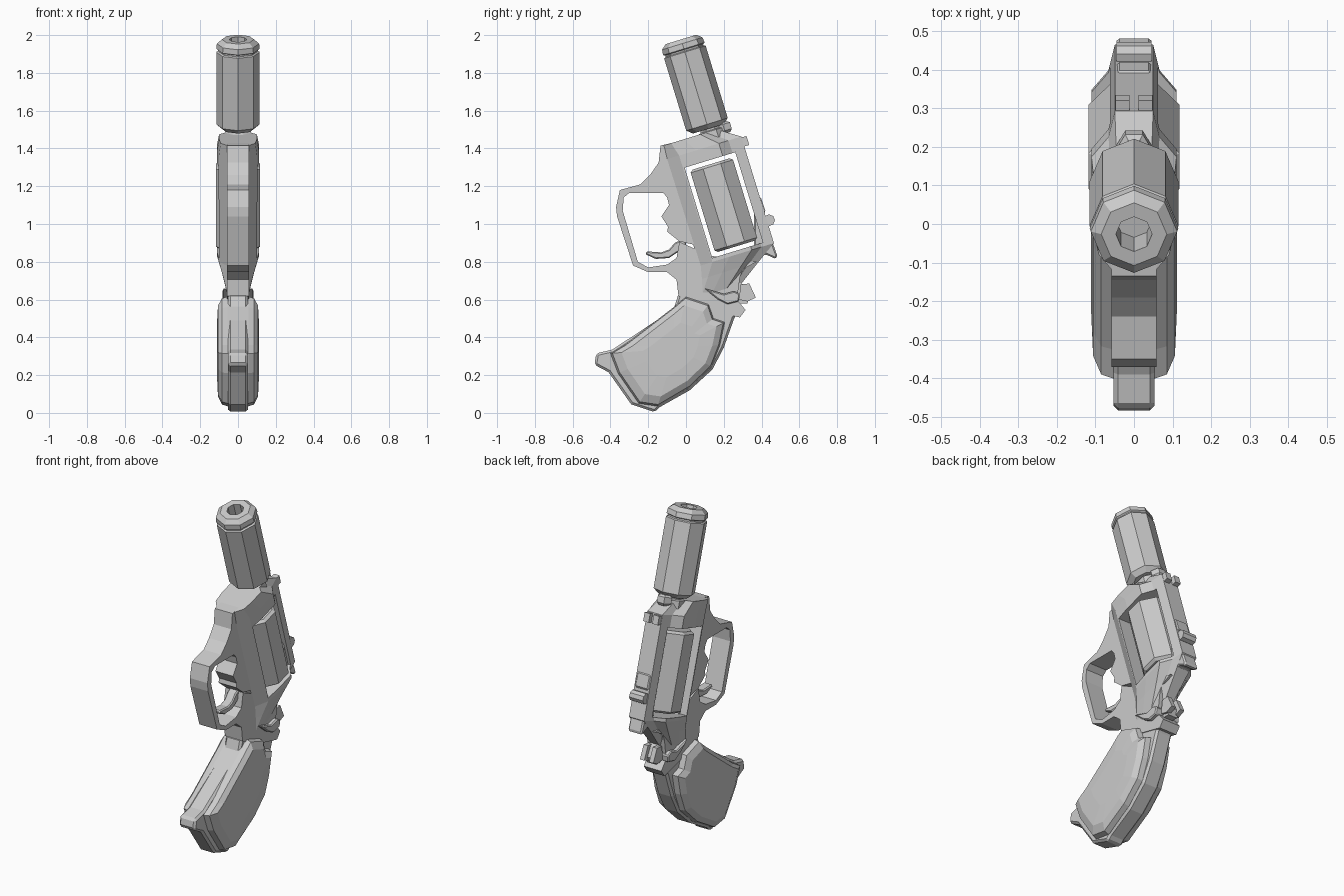
import bpy, bmesh, math
from mathutils import Vector

if "Cube" in bpy.data.objects:
    bpy.data.objects.remove(bpy.data.objects["Cube"])

TILT = math.radians(17)
S, C = math.sin(TILT), math.cos(TILT)


def local(x, u, v):
    """Barrel space (u = towards the sights, v = towards the muzzle) to world."""
    return Vector((x, 0.20 + C * u - S * v, 1.10 + S * u + C * v))


def loft(name, rings):
    bm = bmesh.new()
    loops = [[bm.verts.new(p) for p in r] for r in rings]
    n = len(loops[0])
    for a, b in zip(loops, loops[1:]):
        for i in range(n):
            j = (i + 1) % n
            bm.faces.new((a[i], a[j], b[j], b[i]))
    bm.faces.new(loops[0])
    bm.faces.new(loops[-1])
    bmesh.ops.recalc_face_normals(bm, faces=bm.faces)
    me = bpy.data.meshes.new(name)
    bm.to_mesh(me)
    bm.free()
    ob = bpy.data.objects.new(name, me)
    bpy.context.collection.objects.link(ob)
    return ob


def slab(name, pts, layers, bevel=0.0, x0=0.0):
    """Side profile in (y, z); layers = (half width, scale), mirrored in x."""
    cy = sum(p[0] for p in pts) / len(pts)
    cz = sum(p[1] for p in pts) / len(pts)
    both = [(-h, s) for h, s in reversed(layers)] + list(layers)
    ob = loft(name, [[(x0 + h, cy + (y - cy) * s, cz + (z - cz) * s)
                      for y, z in pts] for h, s in both])
    if bevel:
        m = ob.modifiers.new("bevel", 'BEVEL')
        m.width, m.segments, m.angle_limit = bevel, 1, math.radians(40)
    return ob


def turned(name, profile, u0, sides=8, phase=0.0):
    """Faceted turned part along the barrel; profile = (v, radius)."""
    ang = [2 * math.pi * (k + phase) / sides for k in range(sides)]
    return loft(name, [[local(r * math.cos(a), u0 + r * math.sin(a), v) for a in ang]
                       for v, r in profile])


def box(name, x, u, v):
    return loft(name, [[local(x[0], u[0], w), local(x[1], u[0], w),
                        local(x[1], u[1], w), local(x[0], u[1], w)] for w in v])


def section(v, u0, u1, hw):
    half = [(.5, 0), (.92, .17), (1, .4), (1, .7), (.6, .83), (.45, 1)]
    ring = half + [(-x, t) for x, t in reversed(half)]
    return [local(x * hw, u0 + t * (u1 - u0), v) for x, t in ring]


# Main frame block with a through window for the cylinder
block = loft("frame_block", [
    section(.395, -.222, .08, .10), section(.32, -.22, .195, .11),
    section(-.27, -.215, .195, .11), section(-.34, -.25, .09, .085),
    section(-.43, -.30, -.04, .057)])
cutter = box("window_cutter", (-.3, .3), (-.14, .14), (-.25, .25))
cutter.hide_render = True
cutter.hide_set(True)
mod = block.modifiers.new("window", 'BOOLEAN')
mod.object, mod.operation, mod.solver = cutter, 'DIFFERENCE', 'EXACT'

# Cylinder
turned("cylinder", [(-.228, .11), (-.215, .127), (.215, .127), (.228, .11)], 0, 8, .5)

# Muzzle tube with groove and bore, and its neck
turned("muzzle_tube", [(.41, .085), (.435, .115), (.835, .115), (.84, .105),
                       (.848, .105), (.853, .115), (.882, .112), (.905, .085),
                       (.905, .047), (.78, .047)], .04)
turned("barrel_neck", [(.34, .075), (.395, .075), (.40, .06), (.43, .06)], .05, 8, .5)
turned("neck_lug", [(.36, .03), (.375, .045), (.41, .045), (.42, .03)], .12, 6)

# Lower frame and trigger guard in one looped profile
slab("guard_frame", [
    (-.07, 1.43), (-.135, 1.415), (-.145, 1.325), (-.19, 1.26), (-.24, 1.21),
    (-.35, 1.18), (-.37, 1.09), (-.365, 1.04), (-.28, .78), (-.20, .745), (-.10, .745),
    (-.05, .705), (-.04, .62), (.05, .56), (.285, .505), (.315, .545), (.27, .60),
    (.285, .715), (.30, .76), (.375, .80), (.22, .815), (.12, .835), (-.035, .906),
    (-.05, .82), (-.10, .785), (-.20, .77), (-.255, .80), (-.335, 1.07),
    (-.33, 1.14), (-.30, 1.165), (-.12, 1.165), (-.10, 1.14), (-.09, 1.10),
    (-.13, 1.04), (-.095, .985), (-.10, .96), (-.035, .908), (.09, .88)], [(.058, 1)])

# Trigger
slab("trigger", [(0, .93), (-.06, .90), (-.09, .865), (-.13, .85), (-.21, .855),
                 (-.215, .84), (-.16, .815), (-.09, .82), (-.03, .86), (0, .88)],
     [(.028, 1)], .006)

# Rear sight housing, its pin and the sight posts
slab("rear_housing", [(.36, 1.14), (.395, 1.145), (.42, 1.07), (.41, 1.04), (.43, .98),
                      (.452, .92), (.484, .83), (.475, .815), (.42, .84), (.37, .80),
                      (.30, .765), (.26, .77), (.36, .86)], [(.045, 1)], .008)
slab("sight_pin", [(.44 + .031 * math.cos(k * math.pi / 4), 1.02 + .031 * math.sin(k * math.pi / 4))
                   for k in range(8)], [(.045, 1)])
for side, sx in (("left", -.03), ("right", .03)):
    box("front_sight_" + side, (sx - .018, sx + .018), (.16, .222), (.265, .315))
    slab("hammer_fork_" + side, [(.29, .68), (.335, .685), (.37, .61), (.325, .59), (.28, .60)],
         [(.014, 1)], 0, sx)
slab("hammer", [(.27, .70), (.31, .675), (.34, .62), (.325, .58), (.27, .58)], [(.03, 1)])

# Side lever
slab("side_lever", [(.095, .66), (.20, .63), (.255, .645), (.285, .63), (.28, .59),
                    (.22, .575), (.17, .60)], [(.082, 1)], .006)

# Grip core strap and swollen side panels
slab("grip_core", [(-.04, .63), (-.065, .55), (-.39, .335), (-.475, .315), (-.485, .255),
                   (-.41, .215), (-.29, .045), (-.165, .004), (-.14, .03), (.02, .12),
                   (.14, .23), (.20, .345), (.255, .50), (.29, .56), (.20, .62)],
     [(.053, 1)], .012)
slab("grip_panels", [(0, .615), (-.065, .56), (-.325, .36), (-.40, .315), (-.36, .21),
                     (-.25, .05), (-.15, .035), (.02, .135), (.135, .245), (.18, .36),
                     (.205, .48), (.145, .50), (.12, .575)],
     [(.055, 1), (.085, .97), (.106, .83), (.111, .5)])
